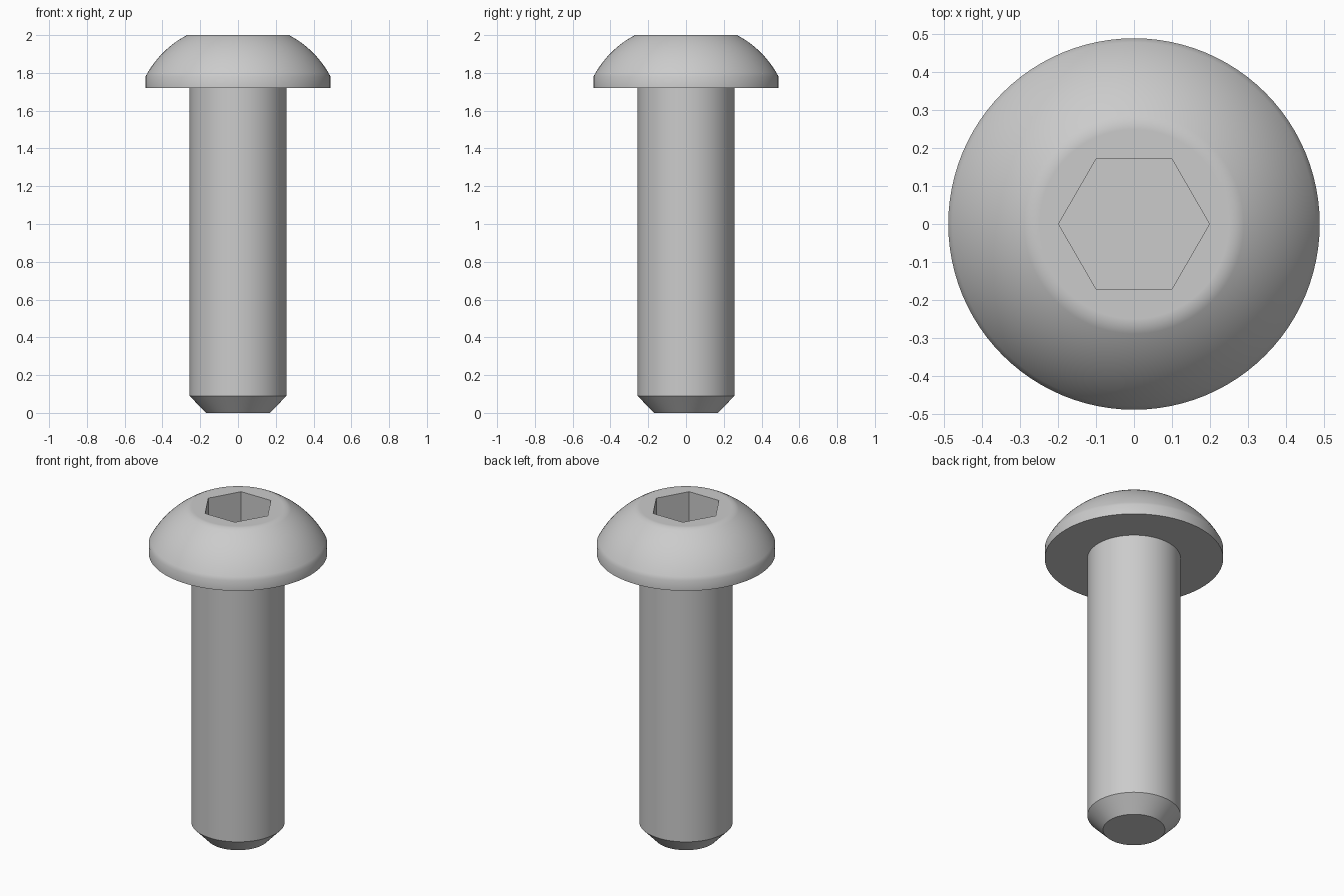
import bpy, bmesh, math
from mathutils import Vector

default = bpy.data.objects.get("Cube")
if default:
    bpy.data.objects.remove(default)

# Material
steel = bpy.data.materials.new("grey steel")
steel.use_nodes = True
GREY = (0.6, 0.6, 0.6, 1)
steel.diffuse_color = GREY
steel.node_tree.nodes["Principled BSDF"].inputs["Base Color"].default_value = GREY


def lathe(name, profile, segments=96):
    """Spin an open (radius, height) profile about z and cap both ends."""
    bm = bmesh.new()
    verts = [bm.verts.new((r, 0, z)) for r, z in profile]
    edges = [bm.edges.new(pair) for pair in zip(verts, verts[1:])]
    bmesh.ops.spin(bm, geom=verts + edges, cent=(0, 0, 0), axis=(0, 0, 1),
                   angle=math.tau, steps=segments)
    bmesh.ops.remove_doubles(bm, verts=bm.verts[:], dist=1e-4)
    bmesh.ops.holes_fill(bm, edges=[e for e in bm.edges if e.is_boundary], sides=0)
    bmesh.ops.recalc_face_normals(bm, faces=bm.faces[:])
    mesh = bpy.data.meshes.new(name)
    bm.to_mesh(mesh)
    bm.free()
    mesh.materials.append(steel)
    obj = bpy.data.objects.new(name, mesh)
    bpy.context.collection.objects.link(obj)
    return obj


# Chamfered shank, flat underside and rim of the head
SHANK, RIM, UNDERSIDE, TOP = 0.256, 0.49, 1.72, 2.0
profile = [(0.17, 0), (SHANK, 0.09), (SHANK, UNDERSIDE), (RIM, UNDERSIDE)]

# Domed head: circular arc from the rim to the flat top
centre = Vector((0.03, 1.54))
start = math.atan2(0.24, 0.46)
radius = math.hypot(0.24, 0.46)
STEPS = 14
for i in range(STEPS + 1):
    a = start + (math.pi / 2 - 2 * start) * i / STEPS
    profile.append((centre.x + radius * math.cos(a), centre.y + radius * math.sin(a)))
profile.append((0.25, TOP))
bolt = lathe("button_head_bolt", profile)

# Hexagonal socket
DEPTH = 0.18
bpy.ops.mesh.primitive_cylinder_add(vertices=6, radius=0.199, depth=2 * DEPTH,
                                    location=(0, 0, TOP),
                                    rotation=(0, 0, math.radians(30)))
cutter = bpy.context.object
cutter.name = "socket_cutter"
cutter.data.materials.append(steel)
cutter.hide_render = True

cut = bolt.modifiers.new("socket", "BOOLEAN")
cut.operation = "DIFFERENCE"
cut.object = cutter
bpy.ops.object.select_all(action="DESELECT")
bolt.select_set(True)
bpy.context.view_layer.objects.active = bolt
bpy.ops.object.modifier_apply(modifier=cut.name)
bpy.data.objects.remove(cutter)

# Smooth round surfaces, crisp socket and chamfer edges
bpy.ops.object.shade_smooth_by_angle(angle=math.radians(30))
